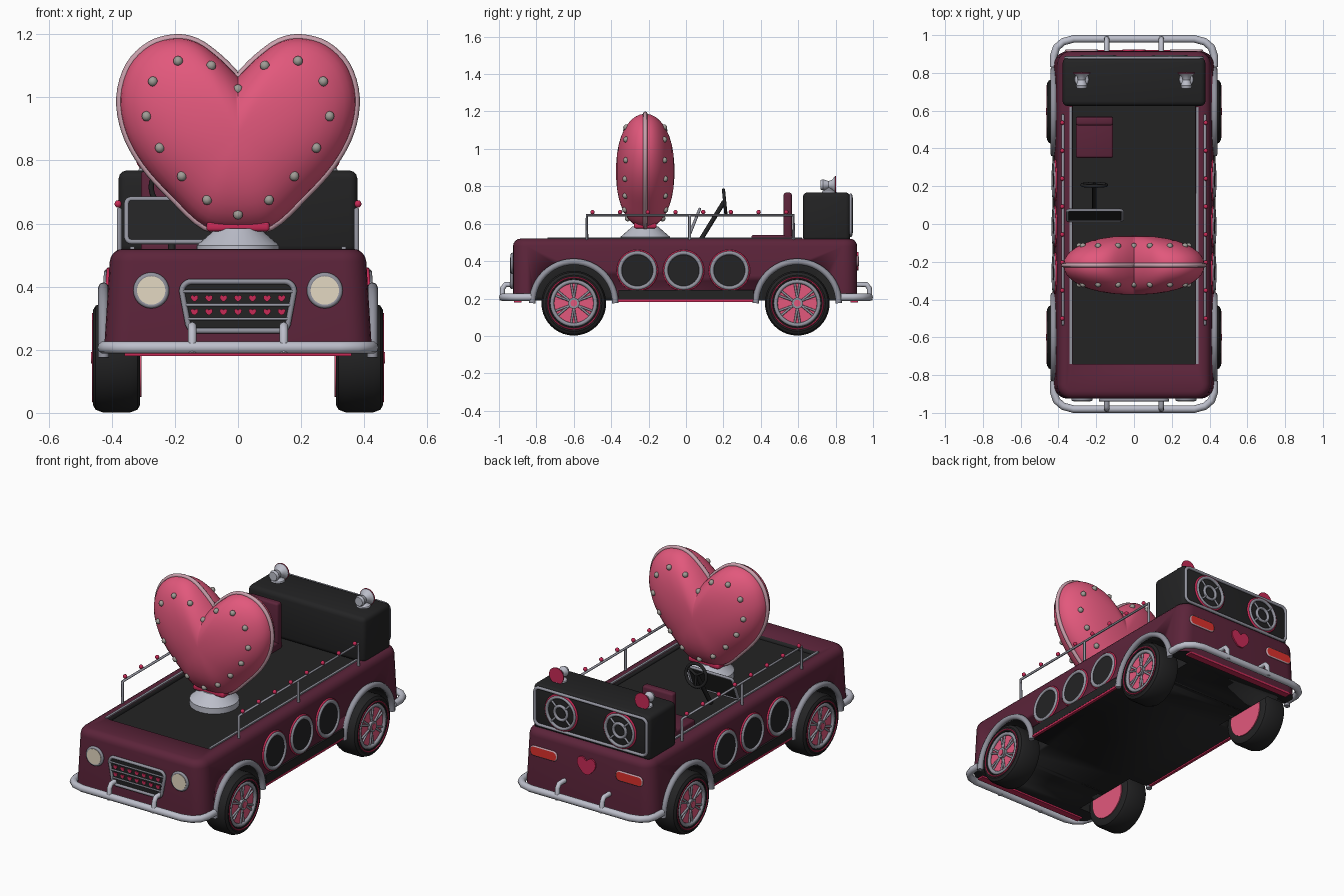
import bpy, bmesh, math
from mathutils import Vector, Matrix
from mathutils.bvhtree import BVHTree

if "Cube" in bpy.data.objects:
    bpy.data.objects.remove(bpy.data.objects["Cube"])

def material(name, r, g, b):
    m = bpy.data.materials.new(name)
    m.diffuse_color = [(c / 255 / 12.92) if c < 11 else ((c / 255 + .055) / 1.055) ** 2.4 for c in (r, g, b)] + [1]
    m.use_nodes = True
    m.node_tree.nodes["Principled BSDF"].inputs["Base Color"].default_value = m.diffuse_color
    return m

MAROON = material("maroon_paint", 92, 36, 58)
BLACK = material("black", 35, 35, 36)
CHROME = material("chrome", 146, 147, 158)
SILVER = material("pale_silver", 188, 190, 202)
PINK = material("heart_pink", 226, 88, 124)
ROSE = material("rose_trim", 200, 42, 86)
RIM = material("pale_pink_rim", 200, 160, 172)
CREAM = material("lamp_cream", 228, 216, 194)
RED = material("lamp_red", 222, 48, 44)
BOLT = material("bolt_grey", 160, 156, 150)

def finish(bm, name, mat, angle=35):
    bmesh.ops.recalc_face_normals(bm, faces=bm.faces)
    me = bpy.data.meshes.new(name)
    bm.to_mesh(me)
    bm.free()
    me.materials.append(mat)
    me.shade_smooth()
    me.set_sharp_from_angle(angle=math.radians(angle))
    ob = bpy.data.objects.new(name, me)
    bpy.context.collection.objects.link(ob)
    return ob

def box(name, lo, hi, mat, bevel=0, tilt=0):
    bm = bmesh.new()
    lo, hi = Vector(lo), Vector(hi)
    bmesh.ops.create_cube(bm, size=1, matrix=Matrix.Translation((lo + hi) / 2) @ Matrix.Rotation(tilt, 4, 'X')
                          @ Matrix.Diagonal((*(hi - lo), 1)))
    if bevel:
        bmesh.ops.bevel(bm, geom=bm.edges[:], offset=bevel, segments=3, affect='EDGES', profile=.5)
    return finish(bm, name, mat)

def lathe(name, prof, loc, axis, mat, n=32):
    """Revolve (radius, height) points about an axis through loc."""
    bm = bmesh.new()
    vs = [bm.verts.new((r, 0, h)) for r, h in prof]
    es = [bm.edges.new(p) for p in zip(vs, vs[1:])]
    bmesh.ops.spin(bm, geom=vs + es, axis=(0, 0, 1), cent=(0, 0, 0), angle=2 * math.pi, steps=n)
    bmesh.ops.remove_doubles(bm, verts=bm.verts, dist=1e-5)
    q = Vector((0, 0, 1)).rotation_difference(Vector(axis)).to_matrix().to_4x4()
    bmesh.ops.transform(bm, matrix=Matrix.Translation(loc) @ q, verts=bm.verts)
    return finish(bm, name, mat)

def disc(name, loc, axis, r, t, mat):
    return lathe(name, [(0, -t / 2), (r, -t / 2), (r, t / 2), (0, t / 2)], loc, axis, mat)

def tube(name, paths, r, mat, closed=False, res=2):
    cu = bpy.data.curves.new(name, 'CURVE')
    cu.dimensions, cu.bevel_depth, cu.bevel_resolution, cu.use_fill_caps = '3D', r, res, True
    for pts in paths:
        sp = cu.splines.new('POLY')
        sp.points.add(len(pts) - 1)
        for p, c in zip(sp.points, pts):
            p.co = (*c, 1)
        sp.use_cyclic_u = closed
    tmp = bpy.data.objects.new("tmp", cu)
    bpy.context.collection.objects.link(tmp)
    bpy.context.view_layer.update()
    bm = bmesh.new()
    me = bpy.data.meshes.new_from_object(tmp.evaluated_get(bpy.context.evaluated_depsgraph_get()))
    bm.from_mesh(me)
    bpy.data.objects.remove(tmp)
    return finish(bm, name, mat, 50)

def arc(f, r, a0=0, a1=360, n=32):
    """Points of an arc; f maps plane coordinates to space."""
    return [f(r * math.cos(math.radians(a0 + (a1 - a0) * i / n)), r * math.sin(math.radians(a0 + (a1 - a0) * i / n)))
            for i in range(n + (a1 - a0 != 360))]

def rrect(w, h, r, taper=0):
    pts = []
    for sx, sz, a in ((1, 1, 0), (-1, 1, 90), (-1, -1, 180), (1, -1, 270)):
        cx = sx * (w - r - (taper if sz < 0 else 0))
        pts += arc(lambda u, v: (cx + u, sz * (h - r) + v), r, a, a + 90, 5)
    return pts

def plate(name, shapes, y, t, mat):
    """Flat x-z outlines thickened along y."""
    bm = bmesh.new()
    for pts in shapes:
        f = bm.faces.new([bm.verts.new((x, y - t / 2, z)) for x, z in pts])
        top = bmesh.ops.extrude_face_region(bm, geom=[f])['geom']
        bmesh.ops.translate(bm, vec=(0, t, 0), verts=[v for v in top if isinstance(v, bmesh.types.BMVert)])
    return finish(bm, name, mat)

# heart outline: half of it as control points, smoothed and mirrored
ctrl = [Vector(p) for p in ((0, 1.065), (.06, 1.125), (.13, 1.175), (.2, 1.188), (.28, 1.165), (.345, 1.1),
        (.374, 1.0), (.357, .89), (.3, .785), (.21, .685), (.105, .59), (0, .575))]
half = []
for i in range(len(ctrl) - 1):
    a, b, c, d = ctrl[max(i - 1, 0)], ctrl[i], ctrl[i + 1], ctrl[min(i + 2, len(ctrl) - 1)]
    half += [b + (c - a) * t / 2 + (2 * a - 5 * b + 4 * c - d) * t * t / 2 + (3 * b - a - 3 * c + d) * t ** 3 / 2
             for t in (0, .25, .5, .75)]
half.append(ctrl[-1])
outline = half + [Vector((-p.x, p.y)) for p in half[-2:0:-1]]

def small_heart(x, z, s):
    return [(x + p.x * s, z + (p.y - .88) * s) for p in outline[::2]]

# body shell with wheel wells and sunken deck
bm = bmesh.new()
bmesh.ops.create_cube(bm, size=1, matrix=Matrix.Translation((0, -.005, .355)) @ Matrix.Diagonal((.85, 1.84, .33, 1)))
for v in bm.verts:
    if v.co.z > .4:
        v.co.x *= .95
up = [e for e in bm.edges if abs(e.verts[0].co.z - e.verts[1].co.z) > .1]
bmesh.ops.bevel(bm, geom=up, offset=.075, segments=5, affect='EDGES', profile=.5)
top = [e for e in bm.edges if min(v.co.z for v in e.verts) > .5]
bmesh.ops.bevel(bm, geom=top, offset=.04, segments=4, affect='EDGES', profile=.5)
body = finish(bm, "body", MAROON)
cutters = [box("deck_cutter", (-.325, -.74, .497), (.325, .66, .7), BLACK)]
for sx in (-1, 1):
    for y in (-.6, .595):
        cutters.append(disc("well_cutter", (sx * .42, y, .175), (1, 0, 0), .215, .26, BLACK))
for c in cutters:
    mod = body.modifiers.new("cut", 'BOOLEAN')
    mod.operation, mod.object, mod.solver, mod.material_mode = 'DIFFERENCE', c, 'EXACT', 'TRANSFER'
    bpy.context.view_layer.objects.active = body
    bpy.ops.object.modifier_apply(modifier=mod.name)
    bpy.data.objects.remove(c)
slot = body.data.materials.find("black")
for f in body.data.polygons:
    if f.normal.z < -.95 and f.center.z < .2:
        f.material_index = slot

# heart: concentric rings of the outline, swollen on both sides
Y, C = -.218, Vector((0, .88))
bm = bmesh.new()
n = len(outline)
for side in (-1, 1):
    rings = []
    for s in (1, .985, .95, .9, .82, .72, .6, .46, .3, .14):
        d = side * .156 * (1 - s ** 2.3) ** .5
        rings.append([bm.verts.new((p.x * s, Y + d, C.y + (p.y - C.y) * s)) for p in outline])
    for r0, r1 in zip(rings, rings[1:]):
        for i in range(n):
            bm.faces.new((r0[i], r0[(i + 1) % n], r1[(i + 1) % n], r1[i]))
    hub = bm.verts.new((0, Y + side * .156, C.y))
    for i in range(n):
        bm.faces.new((rings[-1][i], rings[-1][(i + 1) % n], hub))
bmesh.ops.remove_doubles(bm, verts=bm.verts, dist=1e-5)
tree = BVHTree.FromBMesh(bm)
finish(bm, "heart", PINK, 60)
tube("heart_rim", [[(p.x, Y, p.y) for p in outline]], .012, RIM, True)
spots = ((.085, 1.1), (.19, 1.115), (.27, 1.05), (.29, .94), (.248, .84), (.178, .75), (.098, .675))
spots += tuple((-x, z) for x, z in spots) + ((0, 1.025), (0, .628))
bm = bmesh.new()
for x, z in spots:
    for side in (-1, 1):
        hit = tree.ray_cast(Vector((x, Y + side, z)), Vector((0, -side, 0)))[0]
        bmesh.ops.create_uvsphere(bm, u_segments=10, v_segments=6, radius=.016, matrix=Matrix.Translation(hit))
finish(bm, "heart_bolts", BOLT)
lathe("heart_plinth", [(0, .49), (.132, .49), (.132, .53), (.08, .575), (.07, .585), (0, .585)], (0, Y, 0), (0, 0, 1), SILVER)
box("heart_collar", (-.1, Y - .06, .575), (.1, Y + .06, .605), ROSE, .01)

# wheels, arches, portholes and rails on both sides
for sx in (-1, 1):
    ax = (sx, 0, 0)
    for y in (-.6, .595):
        at = lambda x: (sx * x, y, .175)
        flat = lambda x: (lambda u, v: (sx * x, y + u, .175 + v))
        lathe("tyre", [(.1, -.072), (.15, -.075), (.165, -.066), (.173, -.045), (.173, .045), (.165, .066), (.15, .075),
              (.128, .073), (.122, .05), (.1, .05)], at(.385), ax, BLACK, 40)
        disc("wheel_disc", at(.383), ax, .123, .122, PINK)
        disc("inner_wheel_disc", at(.312), ax, .125, .012, PINK)
        tube("tyre_stripe", [arc(flat(.459), .138)], .004, ROSE, True)
        tube("wheel_ring", [arc(flat(.449), .116)], .011, CHROME, True)
        spokes = []
        for k in range(6):
            a = math.radians(60 * k + 30)
            spokes += [[flat(.447)(.025 * math.cos(a), .025 * math.sin(a)),
                        flat(.447)(.11 * math.cos(a + e), .11 * math.sin(a + e))] for e in (-.13, .13)]
        tube("spokes", spokes, .006, CHROME)
        disc("wheel_hub", at(.45), ax, .03, .022, CHROME)
        disc("hub_cap", at(.458), ax, .018, .014, PINK)
        trim = arc(flat(.426), .222, 0, 180, 24)
        tube("arch_trim", [trim], .017, CHROME)
    for y in (-.26, -.013, .232):
        flat = lambda x: (lambda u, v: (sx * (x - v * .06), y + u, .35 + v))
        disc("porthole_glass", (sx * .414, y, .35), (sx, 0, .06), .09, .018, BLACK)
        tube("porthole_ring", [arc(flat(.42), .094)], .011, CHROME, True)
        tube("porthole_trim", [arc(flat(.417), .105)], .006, ROSE, True)
    box("sill", (sx * .426 - .006, -.36, .195), (sx * .426 + .006, .36, .245), BLACK)
    box("sill_line", (sx * .424 - .008, -.37, .182), (sx * .424 + .008, .37, .194), ROSE)
    box("deck_trim", (sx * .335 - .007, -.74, .515), (sx * .335 + .007, .62, .527), CHROME)
    x = sx * .376
    tube("rail", [[(x, -.53, .51), (x, -.53, .645), (x, .575, .645), (x, .575, .51)], [(x, .02, .51), (x, .02, .645)]], .008, CHROME)
    bm = bmesh.new()
    for i in range(8):
        bmesh.ops.create_uvsphere(bm, u_segments=10, v_segments=6, radius=.012,
                                  matrix=Matrix.Translation((x + sx * .004, -.5 + .148 * i, .662)))
    finish(bm, "rail_bulbs", ROSE)

# bumpers, front and rear
for sy in (-1, 1):
    side = [(.425, .83), (.425, .89), (.41, .935), (.375, .965), (.32, .98)]
    pts = side + [(-a, b) for a, b in side[::-1]]
    tube("bumper", [[(a, sy * b, .207) for a, b in pts]], .02, SILVER, res=3)
    tube("bumper_posts", [[(a, sy * .983, .19), (a, sy * .98, .255), (a, sy * .965, .275), (a, sy * .9, .275)]
                          for a in (-.145, .145)], .014, SILVER)
    box("valance_line", (-.36, sy * .9 - .02, .18), (.36, sy * .9 + .02, .192), ROSE)

# front face: headlights and grille
for sx in (-1, 1):
    disc("headlight", (sx * .275, -.927, .388), (0, 1, 0), .045, .024, CREAM)
    tube("headlight_ring", [arc(lambda u, v: (sx * .275 + u, -.929, .388 + v), .048)], .009, CHROME, True)
grille = [(a, .338 + b) for a, b in rrect(.178, .078, .03, .018)]
plate("grille_panel", [grille], -.926, .012, BLACK)
tube("grille_frame", [[(a, -.932, b) for a, b in grille]], .009, CHROME, True)
tube("grille_bars", [[(-w, -.935, z), (w, -.935, z)] for z, w in ((.298, .162), (.342, .17), (.385, .175))], .005, CHROME)
plate("grille_hearts", [small_heart(-.138 + .046 * i, z, .032) for i in range(7) for z in (.32, .363)], -.934, .006, ROSE)

# rear face: tail lamps and heart badge
for sx in (-1, 1):
    lamp = [(sx * .277 + a, .4 + b) for a, b in rrect(.082, .024, .02)]
    plate("tail_lamp", [lamp], .917, .014, RED)
    tube("tail_lamp_frame", [[(a, .918, b) for a, b in lamp]], .006, RIM, True)
plate("heart_badge", [small_heart(0, .4, .16)], .916, .014, ROSE)

# speaker cabinet with two speakers and horns
box("speaker_cabinet", (-.378, .625, .505), (.378, .878, .768), BLACK, .025)
tube("cabinet_frame", [[(a, .88, .645 + b) for a, b in rrect(.362, .108, .03)]], .009, CHROME, True)
for sx in (-1, 1):
    flat = lambda y: (lambda u, v: (sx * .19 + u, y, .645 + v))
    tube("speaker_trim", [arc(flat(.88), .1)], .007, ROSE, True)
    tube("speaker_rings", [arc(flat(.885), .09), arc(flat(.885), .04)], .009, CHROME, True)
    tube("speaker_spokes", [arc(flat(.885), .04, a, a + 1, 1)[:1] + arc(flat(.885), .09, a, a + 1, 1)[:1]
                            for a in (45, 135, 225, 315)], .006, CHROME)
    lathe("horn", [(0, -.05), (.025, -.05), (.03, -.035), (.02, -.005), (.026, .012), (.045, .028), (.045, .034), (0, .02)],
          (sx * .277, .768, .808), (0, 1, 0), SILVER, 20)
    disc("horn_lip", (sx * .277, .8, .808), (0, 1, 0), .047, .005, ROSE)
    lathe("horn_foot", [(.04, .764), (.036, .775), (.014, .785), (.014, .81)], (sx * .277, .765, 0), (0, 0, 1), SILVER, 16)

# driver's place: seat, windscreen, steering
box("seat_cushion", (-.308, .35, .49), (-.11, .57, .54), MAROON, .012)
box("seat_back", (-.308, .522, .52), (-.11, .566, .766), MAROON, .012)
box("windscreen", (-.35, .042, .54), (-.065, .05, .68), BLACK, 0, -.38)
tube("windscreen_frame", [[(-.207 + a, .046 + b * .4, .61 + b) for a, b in rrect(.146, .068, .015)]], .008, CHROME, True)
tube("steering_column", [[(-.21, .07, .5), (-.21, .205, .72)]], .012, BLACK)
wheel = lambda u, v: (-.21 + u, .207 - v * .1, .715 + v)
tube("steering_wheel", [arc(wheel, .065)], .009, BLACK, True)
tube("steering_spokes", [[wheel(0, 0), arc(wheel, .065, a, a + 1, 1)[0]] for a in (30, 150, 270)], .007, BLACK)
